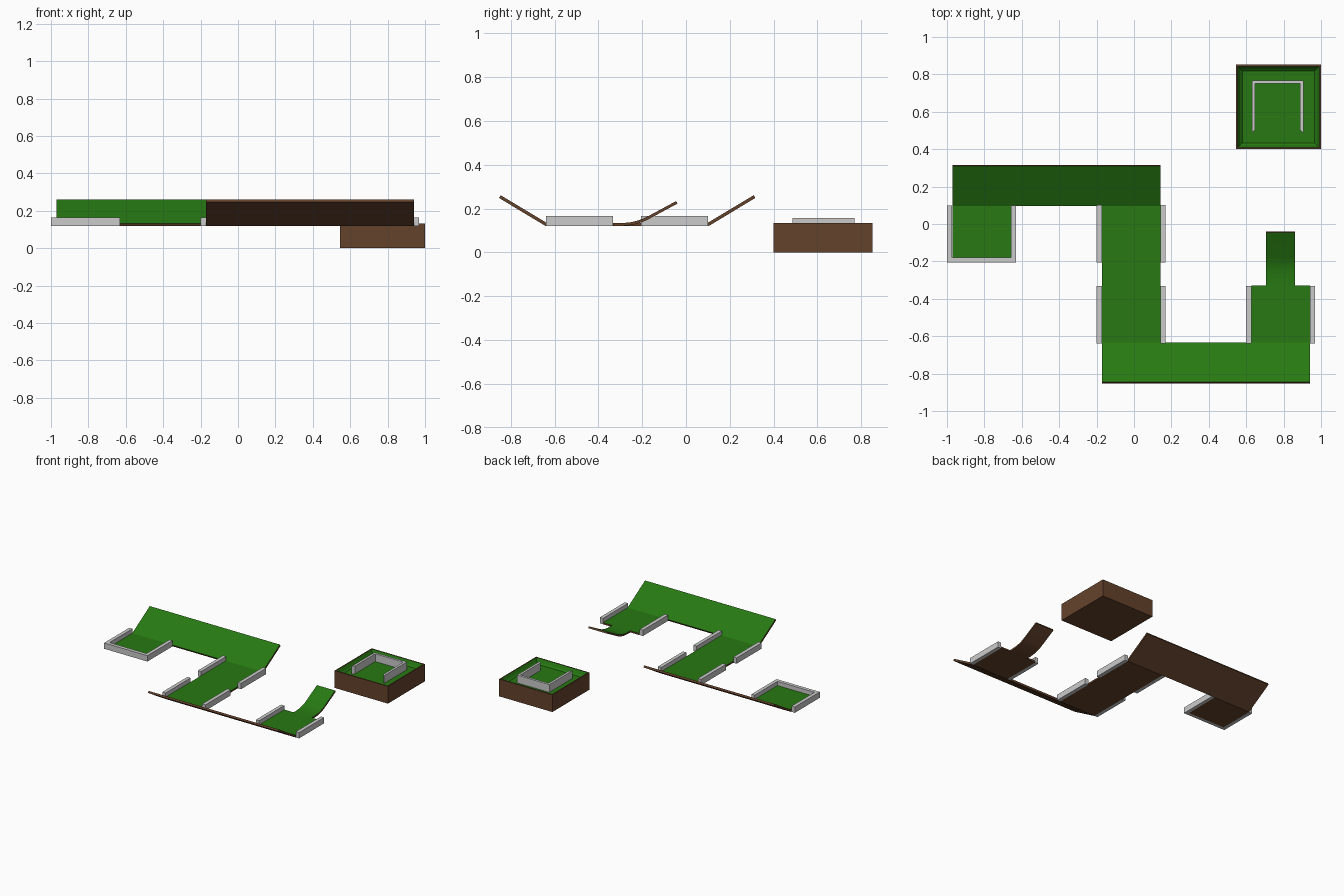
import bpy, bmesh
from math import sqrt

if "Cube" in bpy.data.objects:
    bpy.data.objects.remove(bpy.data.objects["Cube"])


def material(name, color):
    m = bpy.data.materials.new(name)
    m.diffuse_color = color
    m.use_nodes = True
    m.node_tree.nodes["Principled BSDF"].inputs["Base Color"].default_value = m.diffuse_color
    return m


GREEN = material("turf", (0.02, 0.19, 0.006, 1))
BROWN = material("wood", (0.13, 0.055, 0.025, 1))
Z0, FLOOR, WALL = 0.12, 0.133, 0.165


def finish(name, bm, turf=False, recalc=True):
    if recalc:
        bmesh.ops.recalc_face_normals(bm, faces=bm.faces)
    bm.normal_update()
    me = bpy.data.meshes.new(name)
    if turf:
        me.materials.append(BROWN)
        me.materials.append(GREEN)
        for f in bm.faces:
            if f.normal.z > 0.7:
                f.material_index = 1
    bm.to_mesh(me)
    bm.free()
    ob = bpy.data.objects.new(name, me)
    bpy.context.collection.objects.link(ob)
    return ob


def prism(name, pts, a, b, axis="z", turf=False):
    """Extrude a flat outline from a to b along z (xy points) or x (yz points)."""
    bm = bmesh.new()
    place = (lambda p, d: (p[0], p[1], d)) if axis == "z" else (lambda p, d: (d, p[0], p[1]))
    lo = [bm.verts.new(place(p, a)) for p in pts]
    hi = [bm.verts.new(place(p, b)) for p in pts]
    bm.faces.new(lo)
    bm.faces.new(hi)
    n = len(pts)
    for i in range(n):
        j = (i + 1) % n
        bm.faces.new((lo[i], lo[j], hi[j], hi[i]))
    return finish(name, bm, turf)


def rect(x0, x1, y0, y1):
    return [(x0, y0), (x1, y0), (x1, y1), (x0, y1)]


# Flat lanes
prism("start_floor", rect(-0.97, -0.655, -0.18, 0.10), Z0, FLOOR, turf=True)
prism("middle_floor", rect(-0.172, 0.142, -0.638, 0.10), Z0, FLOOR, turf=True)
prism("end_floor", rect(0.628, 0.942, -0.638, -0.33), Z0, FLOOR, turf=True)

# Banked turns at the back and front
bank = [(0.103, Z0), (0.316, 0.248), (0.309, 0.261), (0.096, FLOOR)]
prism("back_bank", bank, -0.97, 0.142, "x", True)
prism("front_bank", [(-y - 0.537, z) for y, z in bank], -0.172, 0.942, "x", True)

# Jump ramp: curved start, straight lip
top = [(-0.335, 0.133), (-0.30, 0.1335), (-0.275, 0.135), (-0.25, 0.138), (-0.225, 0.1435),
       (-0.20, 0.152), (-0.18, 0.1615), (-0.16, 0.172), (-0.045, 0.234)]
under = []
for i, (y, z) in enumerate(top):
    p, q = top[max(i - 1, 0)], top[min(i + 1, len(top) - 1)]
    dy, dz = q[0] - p[0], q[1] - p[1]
    k = 0.013 / sqrt(dy * dy + dz * dz)
    under.append((y + dz * k, z - dy * k))
jump = prism("jump_ramp", top + under[::-1], 0.706, 0.862, "x", True)
bpy.context.view_layer.objects.active = jump
jump.select_set(True)
bpy.ops.object.shade_smooth_by_angle(angle=0.5)
jump.select_set(False)

# Grey side rails
prism("start_rail", [(-1, 0.10), (-1, -0.205), (-0.63, -0.205), (-0.63, 0.10),
                     (-0.657, 0.10), (-0.657, -0.178), (-0.972, -0.178), (-0.972, 0.10)], Z0, WALL)
for i, (x, y) in enumerate([(-0.2, -0.205), (0.141, -0.205), (-0.2, -0.638),
                            (0.141, -0.638), (0.60, -0.638), (0.941, -0.638)]):
    prism(f"side_rail_{i}", rect(x, x + 0.028, y, y + 0.306), Z0, WALL)

# Target box with a recessed turf top
bm = bmesh.new()
rings = []
for inset, z in [(0, 0), (0, 0.133), (0.009, 0.133), (0.022, 0.108), (0.034, 0.097)]:
    rings.append([bm.verts.new((x, y, z)) for x, y in
                  rect(0.545 + inset, 1 - inset, 0.40 + inset, 0.852 - inset)])
bm.faces.new(rings[0][::-1])
bm.faces.new(rings[-1])
for r, (a, b) in enumerate(zip(rings, rings[1:])):
    for i in range(4):
        j = (i + 1) % 4
        f = bm.faces.new((a[i], a[j], b[j], b[i]))
        f.material_index = 1 if r > 1 else 0
box = finish("target_box", bm, turf=True)
for f in box.data.polygons:
    if f.normal.z > 0.99 and f.center.z > 0.13:
        f.material_index = 0

# Three-sided backstop with mitred ends
prism("target_backstop", [(0.63, 0.486), (0.63, 0.768), (0.906, 0.768), (0.906, 0.486),
                          (0.888, 0.504), (0.888, 0.75), (0.648, 0.75), (0.648, 0.504)], 0.095, 0.157)
